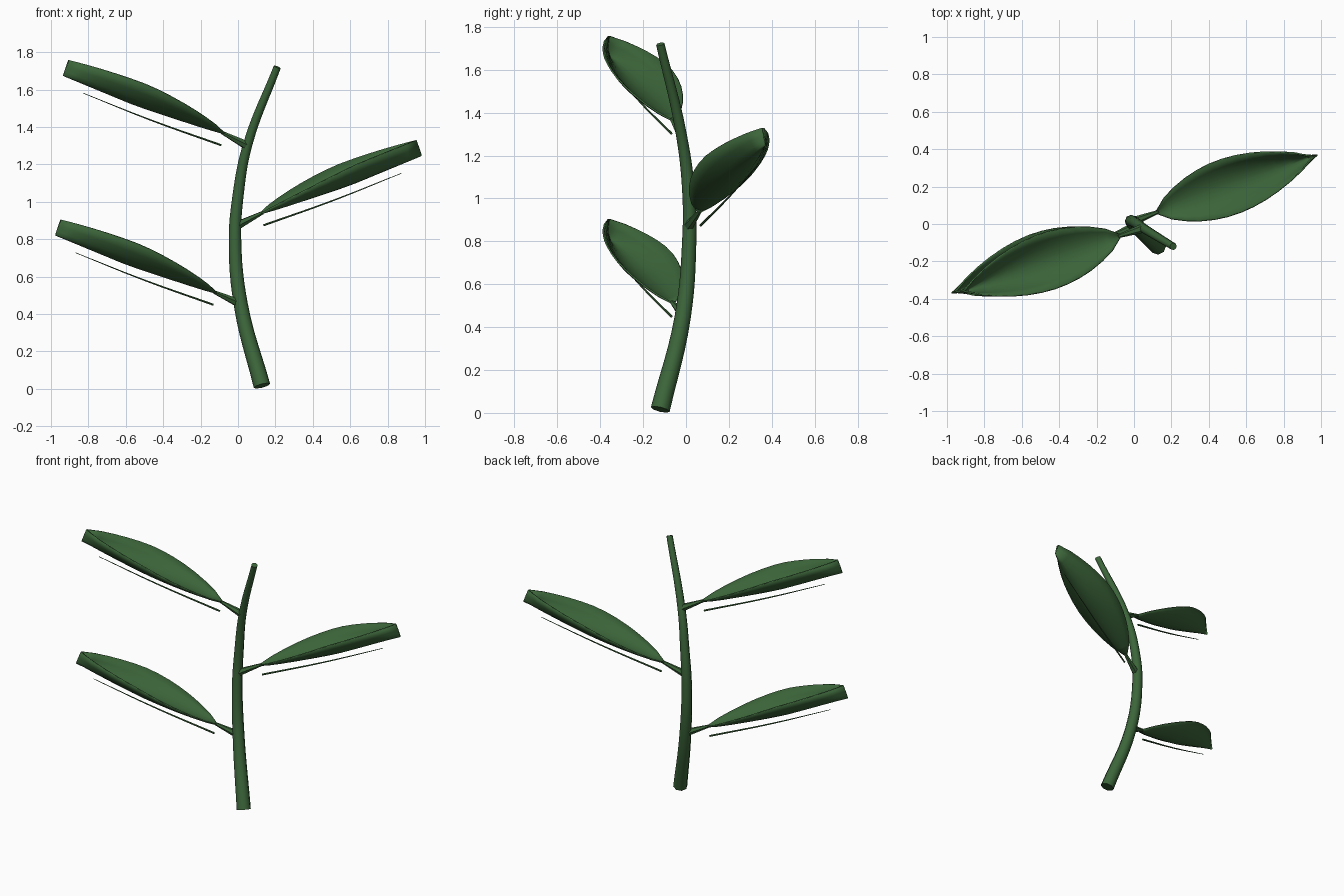
import bpy, math
from mathutils import Vector, Matrix

cube = bpy.data.objects.get("Cube")
if cube:
    bpy.data.objects.remove(cube, do_unlink=True)

GREEN = (0.045, 0.132, 0.042, 1)
green = bpy.data.materials.new("leaf_green")
green.use_nodes = True
green.diffuse_color = GREEN
bsdf = green.node_tree.nodes["Principled BSDF"]
bsdf.inputs["Base Color"].default_value = GREEN
bsdf.inputs["Roughness"].default_value = 0.8


def tube(name, points, depth, steps=4, sides=2):
    """Tapered capped tube through (position, radius factor) pairs."""
    curve = bpy.data.curves.new(name, "CURVE")
    curve.dimensions = "3D"
    curve.bevel_depth = depth
    curve.bevel_resolution = sides
    curve.resolution_u = steps
    curve.use_fill_caps = True
    spline = curve.splines.new("BEZIER")
    spline.bezier_points.add(len(points) - 1)
    for p, (co, radius) in zip(spline.bezier_points, points):
        p.co, p.radius = co, radius
        p.handle_left_type = p.handle_right_type = "AUTO"
    obj = bpy.data.objects.new(name, curve)
    bpy.context.collection.objects.link(obj)
    curve.materials.append(green)
    bpy.ops.object.select_all(action="DESELECT")
    obj.select_set(True)
    bpy.context.view_layer.objects.active = obj
    bpy.ops.object.convert(target="MESH")
    obj = bpy.context.object
    bpy.ops.object.shade_smooth_by_angle(angle=math.radians(50))
    return obj


def blade(name, frame, length=0.97, rows=12, cols=8):
    """Cupped blade: wide in the middle, both edges raised right up to the tip."""
    verts, faces = [], []
    for i in range(rows + 1):
        u = i / rows
        half = 0.003 + 0.148 * max(0, math.sin(math.pi * u ** 0.93)) ** 0.8
        grow = min(1, 1.8 * u) ** 0.8
        keel = -0.042 * grow
        edge = 0.045 * grow + 0.08 * u * (1 - u)
        for j in range(cols + 1):
            v = 2 * j / cols - 1
            verts.append(frame @ Vector((length * u, half * v, keel + (edge - keel) * v * v)))
    for i in range(rows):
        for j in range(cols):
            a = i * (cols + 1) + j
            b = a + cols + 1
            faces.append((a, b, b + 1, a + 1))
    mesh = bpy.data.meshes.new(name)
    mesh.from_pydata(verts, [], faces)
    mesh.materials.append(green)
    obj = bpy.data.objects.new(name, mesh)
    bpy.context.collection.objects.link(obj)
    solid = obj.modifiers.new("thickness", "SOLIDIFY")
    solid.thickness = 0.008
    solid.offset = 0
    bpy.ops.object.select_all(action="DESELECT")
    obj.select_set(True)
    bpy.context.view_layer.objects.active = obj
    bpy.ops.object.shade_smooth_by_angle(angle=math.radians(50))


# Curved stem, thicker at the foot
tube("stem", [((0.128, -0.12, 0.016), 1), ((0.015, -0.015, 0.45), 0.84),
              ((-0.016, 0.015, 0.8), 0.74), ((0.0, 0.012, 1.03), 0.66),
              ((0.05, -0.022, 1.3), 0.56), ((0.21, -0.12, 1.72), 0.44)], 0.045, steps=6)

# Alternating leaves: name, side, blade base, stalk root
leaves = [("lower_right", -1, (-0.11, -0.06, 0.51), (0.0, -0.015, 0.46)),
          ("middle_left", 1, (0.115, 0.06, 0.935), (0.0, 0.015, 0.875)),
          ("upper_right", -1, (-0.068, -0.06, 1.363), (0.04, -0.025, 1.305))]
for name, side, base, root in leaves:
    along = Vector((0.87 * side, 0.31 * side, 0.36)).normalized()
    across = Vector((0, 0, 1)).cross(along).normalized()
    up = along.cross(across)
    frame = Matrix.Translation(base) @ Matrix((along, across, up)).transposed().to_4x4()
    blade(name + "_leaf", frame)
    tube(name + "_stalk", [(root, 1), (frame @ Vector((0.02, 0, 0)), 0.4)], 0.024, 2, 1)
    # Fine rib hanging just below the blade
    tube(name + "_rib", [(frame @ Vector((0.0, 0, -0.065)), 1),
                         (frame @ Vector((0.42, 0, -0.085)), 0.7),
                         (frame @ Vector((0.83, 0, -0.09)), 0.3)], 0.006, 4, 1)
